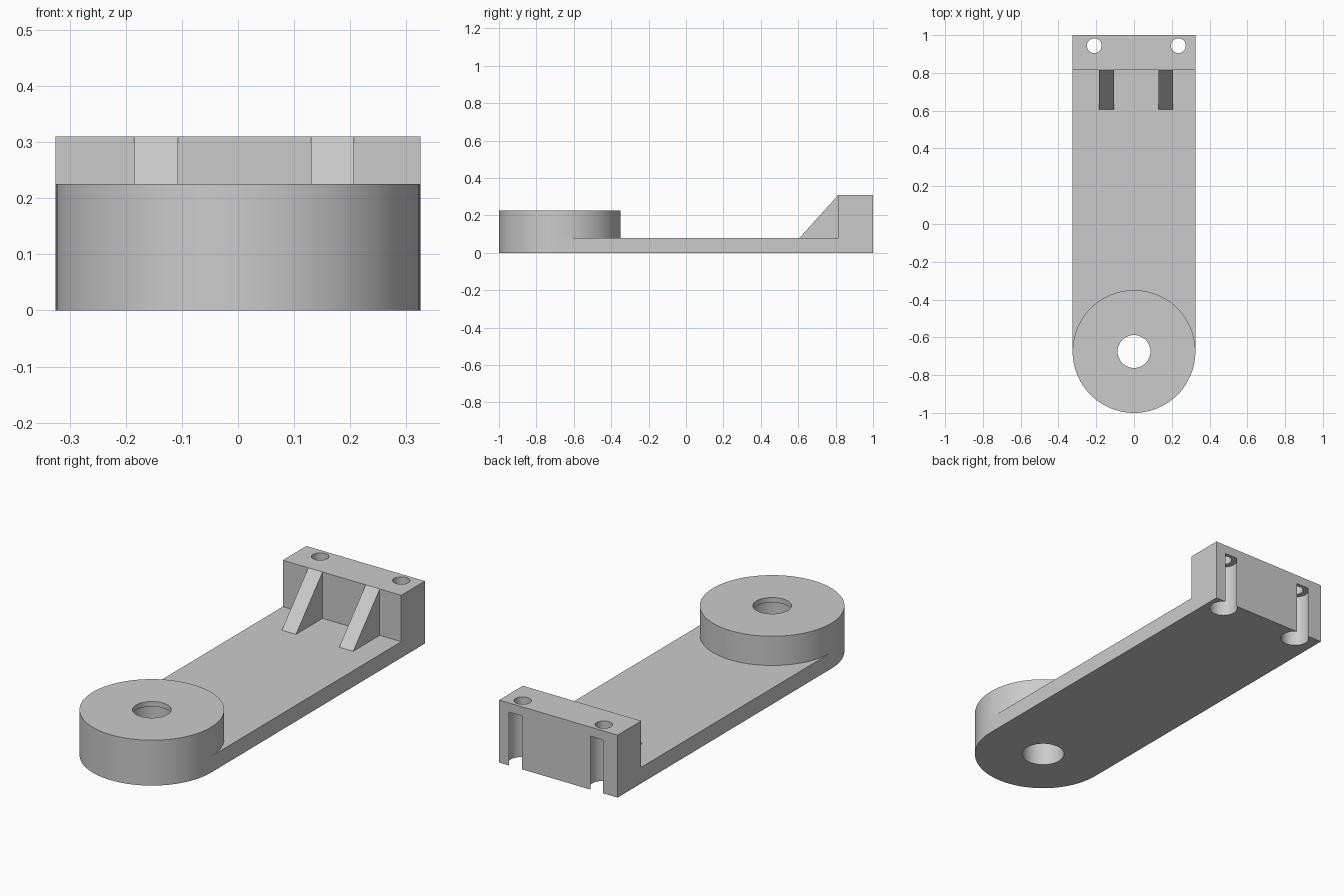
import bpy
import bmesh
import math
from mathutils import Matrix

cube = bpy.data.objects.get("Cube")
if cube:
    bpy.data.objects.remove(cube, do_unlink=True)

grey = bpy.data.materials.new("light grey")
grey.use_nodes = True
grey.diffuse_color = (0.6, 0.6, 0.6, 1)
grey.node_tree.nodes["Principled BSDF"].inputs["Base Color"].default_value = (0.6, 0.6, 0.6, 1)

HALF = 0.325          # half width and boss radius
PIVOT_Y = -0.675      # centre of the round end
BASE_TOP = 0.08
BOSS_TOP = 0.225
BLOCK_TOP = 0.31
BLOCK_Y = 0.815
SCREWS = [(-0.21, 0.944), (0.235, 0.944)]
RIBS = [(-0.185, -0.107), (0.13, 0.207)]


def prism(name, points, depth):
    """Extrude a closed 3D outline along a vector."""
    bm = bmesh.new()
    face = bm.faces.new([bm.verts.new(p) for p in points])
    top = bmesh.ops.extrude_face_region(bm, geom=[face])["geom"]
    bmesh.ops.translate(bm, vec=depth, verts=[v for v in top if isinstance(v, bmesh.types.BMVert)])
    bmesh.ops.recalc_face_normals(bm, faces=bm.faces)
    mesh = bpy.data.meshes.new(name)
    bm.to_mesh(mesh)
    bm.free()
    mesh.materials.append(grey)
    obj = bpy.data.objects.new(name, mesh)
    bpy.context.collection.objects.link(obj)
    return obj


def arc(x, y, z, radius, start, end, steps):
    angles = [start + (end - start) * i / steps for i in range(steps + 1)]
    return [(x + radius * math.cos(a), y + radius * math.sin(a), z) for a in angles]


def cylinder(name, x, y, radius, low, high, steps=64):
    ring = arc(x, y, low, radius, 0, 2 * math.pi, steps)[:-1]
    return prism(name, ring, (0, 0, high - low))


def drill(obj, x, y, radius, low, high):
    cutter = cylinder("hole_cutter", x, y, radius, low, high)
    cutter.hide_render = True
    mod = obj.modifiers.new("hole", 'BOOLEAN')
    mod.operation = 'DIFFERENCE'
    mod.solver = 'EXACT'
    mod.object = cutter
    bpy.ops.object.select_all(action='DESELECT')
    bpy.context.view_layer.objects.active = obj
    obj.select_set(True)
    bpy.ops.object.modifier_apply(modifier=mod.name)
    bpy.data.objects.remove(cutter, do_unlink=True)


# Flat arm with a rounded front end
outline = arc(0, PIVOT_Y, 0, HALF, -math.pi, 0, 48) + [(HALF, 1, 0), (-HALF, 1, 0)]
arm = prism("arm_plate", outline, (0, 0, BASE_TOP))

# Round pivot boss, its bore narrowing to a thin lip at the top
boss = cylinder("pivot_boss", 0, PIVOT_Y, HALF, BASE_TOP, BOSS_TOP, 96)
drill(arm, 0, PIVOT_Y, 0.1, -0.1, 0.2)
drill(boss, 0, PIVOT_Y, 0.1, 0, 0.2)
drill(boss, 0, PIVOT_Y, 0.087, 0.1, 0.4)

# Upright mounting block at the back
block = prism("mounting_block",
              [(-HALF, BLOCK_Y, BASE_TOP), (HALF, BLOCK_Y, BASE_TOP),
               (HALF, 1, BASE_TOP), (-HALF, 1, BASE_TOP)],
              (0, 0, BLOCK_TOP - BASE_TOP))

# Screw holes with wide channels that break through the back face
for x, y in SCREWS:
    drill(arm, x, y, 0.066, -0.1, 0.2)
    drill(block, x, y, 0.066, 0, 0.265)
    drill(block, x, y, 0.039, 0.2, 0.4)

# Triangular ribs bracing the block
for side, (x0, x1) in zip(("right", "left"), RIBS):
    prism(side + "_rib",
          [(x0, 0.607, BASE_TOP), (x0, BLOCK_Y, BASE_TOP), (x0, BLOCK_Y, BLOCK_TOP)],
          (x1 - x0, 0, 0))

# Smooth round walls, keep edges sharp
for obj in (arm, boss, block):
    bpy.ops.object.select_all(action='DESELECT')
    bpy.context.view_layer.objects.active = obj
    obj.select_set(True)
    bpy.ops.object.shade_smooth_by_angle(angle=math.radians(30))
